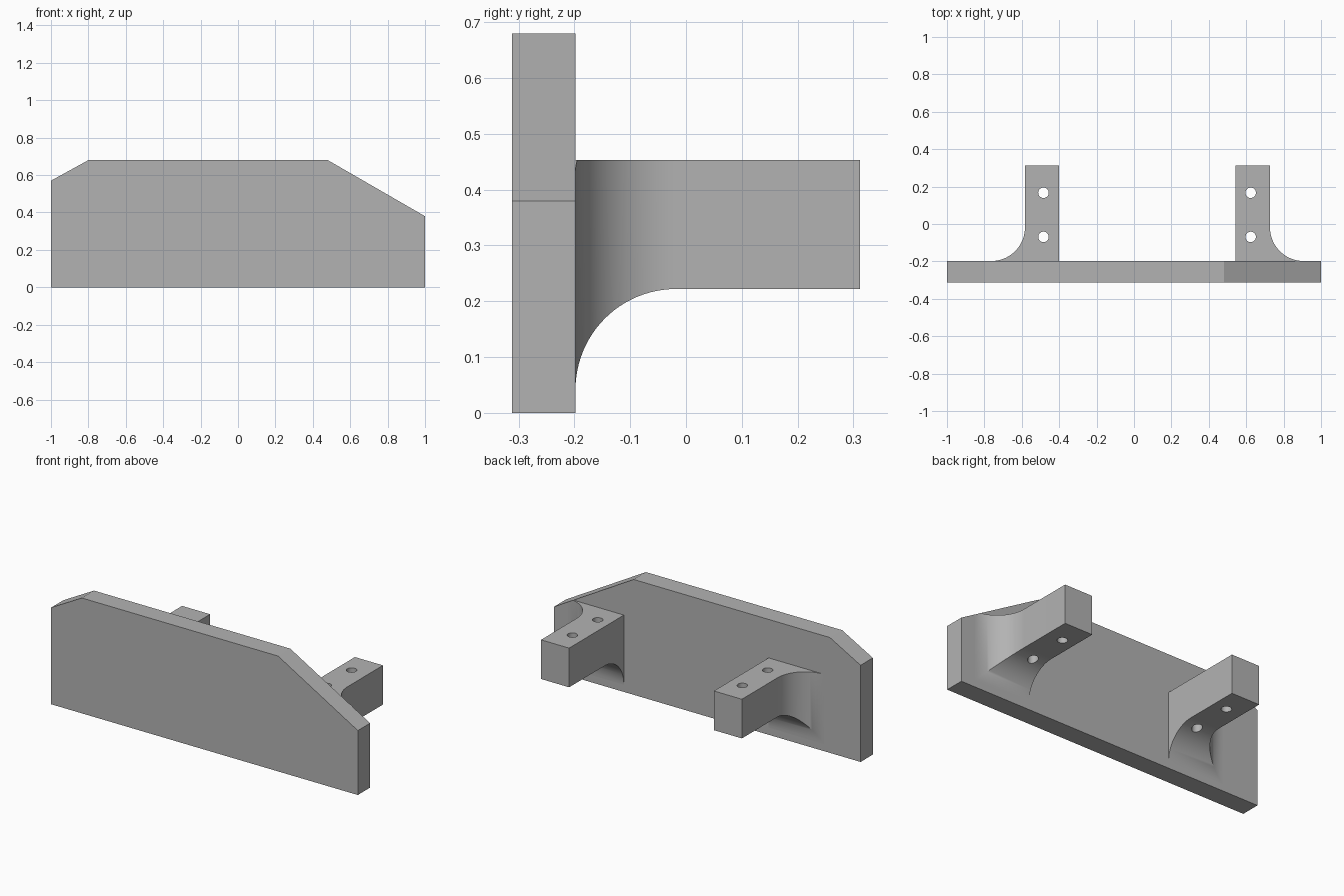
import bpy, bmesh, math
from mathutils import Vector

if "Cube" in bpy.data.objects:
    bpy.data.objects.remove(bpy.data.objects["Cube"])

grey = bpy.data.materials.new("plain grey")
grey.diffuse_color = (0.45, 0.45, 0.45, 1)
grey.use_nodes = True
grey.node_tree.nodes["Principled BSDF"].inputs["Base Color"].default_value = grey.diffuse_color

BACK = -0.198            # rear face of the plate
END = 0.312              # free end of the brackets
R = 0.18                 # fillet radius
TOP, BOTTOM = 0.453, 0.222


def prism(name, points, sweep):
    """Extrude a closed loop of 3D points along a vector."""
    bm = bmesh.new()
    face = bm.faces.new([bm.verts.new(p) for p in points])
    out = bmesh.ops.extrude_face_region(bm, geom=[face])
    verts = [v for v in out["geom"] if isinstance(v, bmesh.types.BMVert)]
    bmesh.ops.translate(bm, verts=verts, vec=Vector(sweep))
    bmesh.ops.recalc_face_normals(bm, faces=bm.faces)
    mesh = bpy.data.meshes.new(name)
    bm.to_mesh(mesh)
    bm.free()
    mesh.materials.append(grey)
    obj = bpy.data.objects.new(name, mesh)
    bpy.context.collection.objects.link(obj)
    return obj


def boolean(obj, tool, operation):
    mod = obj.modifiers.new(operation.lower(), 'BOOLEAN')
    mod.operation, mod.object, mod.solver = operation, tool, 'EXACT'
    bpy.context.view_layer.objects.active = obj
    bpy.ops.object.modifier_apply(modifier=mod.name)
    bpy.data.objects.remove(tool)


def fillet(n=24):
    """(y, flare) pairs from the straight arm to the plate."""
    return [(BACK + R - R * math.sin(a), R - R * math.cos(a))
            for a in (math.pi / 2 * i / n for i in range(n + 1))]


# Back plate with two clipped corners
outline = [(-1, 0), (1, 0), (1, 0.38), (0.48, 0.68), (-0.8, 0.68), (-1, 0.57)]
plate = prism("back_plate", [(x, -0.312, z) for x, z in outline], (0, BACK + 0.312, 0))


def bracket(name, inner, outer, hole_x):
    side = 1 if outer > inner else -1
    # Plan shape flares outward at the plate
    plan = [(inner, BACK), (inner, END), (outer, END)]
    plan += [(outer + side * f, y) for y, f in fillet()]
    arm = prism(name, [(x, y, 0) for x, y in plan], (0, 0, TOP))
    # Side shape flares downward at the plate
    profile = [(BACK - 0.05, TOP + 0.05), (END + 0.05, TOP + 0.05), (END + 0.05, BOTTOM)]
    profile += [(y, BOTTOM - f) for y, f in fillet()] + [(BACK - 0.05, BOTTOM - R)]
    boolean(arm, prism("side_shape", [(-1.2, y, z) for y, z in profile], (2.4, 0, 0)),
            'INTERSECT')
    # Trim to the plate outline
    boolean(arm, prism("trim_shape", [(x, -0.5, z) for x, z in outline], (0, 1, 0)),
            'INTERSECT')
    # Vertical screw holes
    for y in (0.167, -0.069):
        ring = [(hole_x + 0.028 * math.cos(math.tau * i / 32),
                 y + 0.028 * math.sin(math.tau * i / 32), -0.1) for i in range(32)]
        boolean(arm, prism("hole", ring, (0, 0, 1)), 'DIFFERENCE')
    bpy.ops.object.select_all(action='DESELECT')
    arm.select_set(True)
    bpy.context.view_layer.objects.active = arm
    bpy.ops.object.shade_smooth_by_angle(angle=math.radians(30))


bracket("left_bracket", -0.40, -0.583, -0.484)
bracket("right_bracket", 0.544, 0.727, 0.624)
